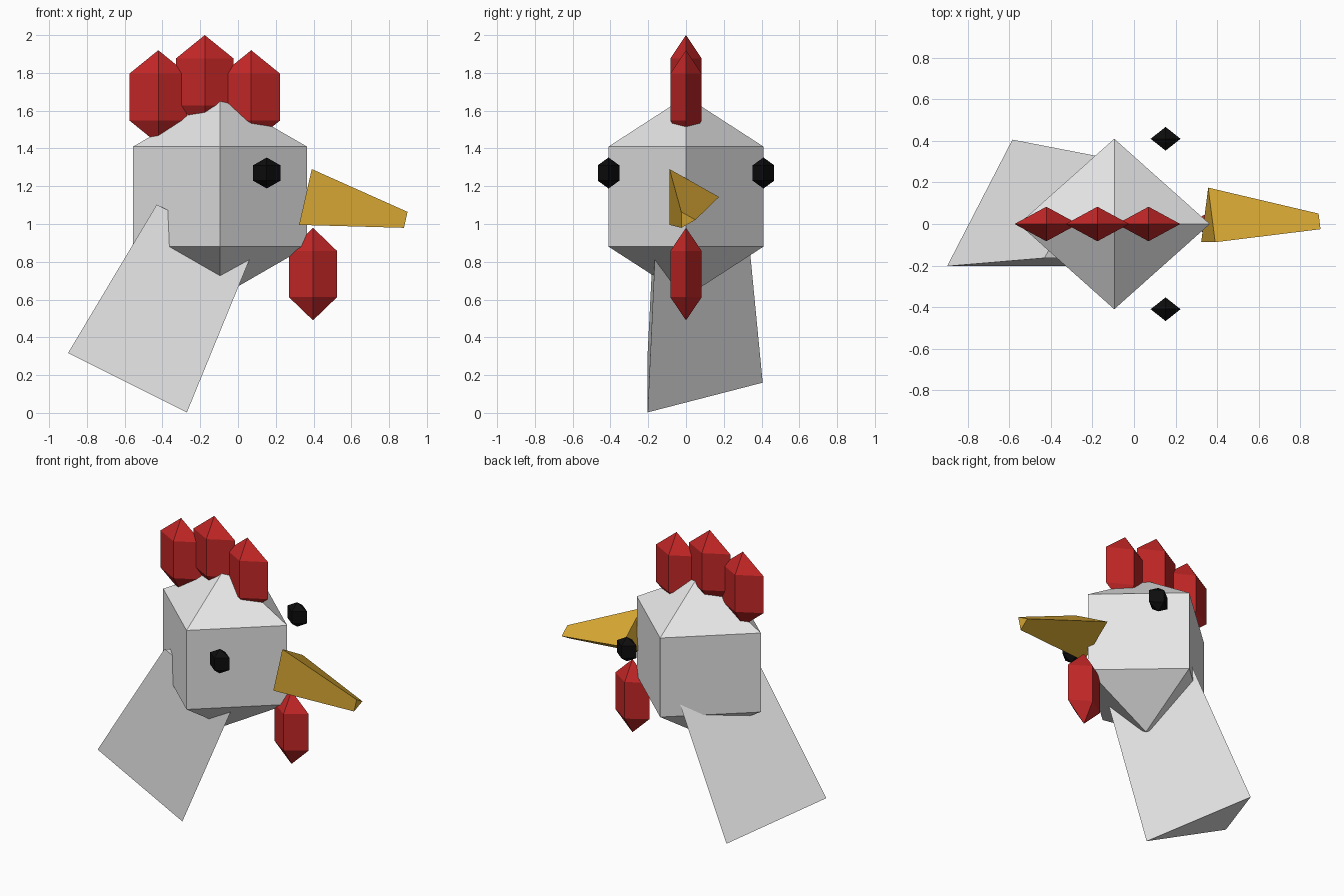
import bpy, bmesh, math
from mathutils import Vector, Matrix

if "Cube" in bpy.data.objects:
    bpy.data.objects.remove(bpy.data.objects["Cube"])


def material(name, rgb):
    m = bpy.data.materials.new(name)
    m.diffuse_color = (*rgb, 1)
    m.use_nodes = True
    m.node_tree.nodes["Principled BSDF"].inputs["Base Color"].default_value = m.diffuse_color
    return m


WHITE = material("white", (0.8, 0.8, 0.8))
RED = material("red", (0.552, 0.02, 0.02))
YELLOW = material("yellow", (0.72, 0.41, 0.036))
BLACK = material("black", (0.004, 0.004, 0.004))


def finish(name, bm, mat):
    bmesh.ops.recalc_face_normals(bm, faces=bm.faces[:])
    me = bpy.data.meshes.new(name)
    bm.to_mesh(me)
    bm.free()
    me.materials.append(mat)
    ob = bpy.data.objects.new(name, me)
    bpy.context.collection.objects.link(ob)


def gem(name, centre, half, mat):
    """Four-sided, three-ring sphere; half = visible half extents."""
    bm = bmesh.new()
    bmesh.ops.create_uvsphere(bm, u_segments=4, v_segments=3, radius=1)
    s = math.sin(math.radians(60))  # ring radius of the unit sphere
    size = Matrix.Diagonal((half[0] / s, half[1] / s, half[2], 1))
    bm.transform(Matrix.Translation(centre) @ size)
    finish(name, bm, mat)


def taper(name, start, end, r1, r2, mat):
    """Three-sided truncated cone, axis in the xz plane, one corner towards +y."""
    bm = bmesh.new()
    a, b = Vector(start), Vector(end)
    side = Vector((0, 1, 0))
    up = (b - a).normalized().cross(side)
    rings = []
    for c, r in ((a, r1), (b, r2)):
        angles = [math.tau * k / 3 for k in range(3)]
        rings.append([bm.verts.new(c + r * (math.cos(t) * side + math.sin(t) * up))
                      for t in angles])
        bm.faces.new(rings[-1])
    for k in range(3):
        j = (k + 1) % 3
        bm.faces.new((rings[0][k], rings[0][j], rings[1][j], rings[1][k]))
    finish(name, bm, mat)


# Head and neck
gem("head", (-0.095, 0, 1.145), (0.46, 0.41, 0.53), WHITE)
taper("neck", (-0.585, 0, 0.16), (-0.177, 0, 0.976), 0.406, 0.327, WHITE)

# Beak
taper("beak", (0.357, 0, 1.143), (0.888, 0, 1.022), 0.175, 0.05, YELLOW)

# Comb and wattle
for i, (x, z) in enumerate(((-0.422, 1.672), (-0.176, 1.752), (0.07, 1.672))):
    gem(f"comb_{i + 1}", (x, 0, z), (0.153, 0.083, 0.248), RED)
gem("wattle", (0.397, 0, 0.735), (0.127, 0.083, 0.245), RED)

# Eyes
for side, y in (("right", -0.41), ("left", 0.41)):
    gem(f"eye_{side}", (0.152, y, 1.27), (0.072, 0.057, 0.082), BLACK)
